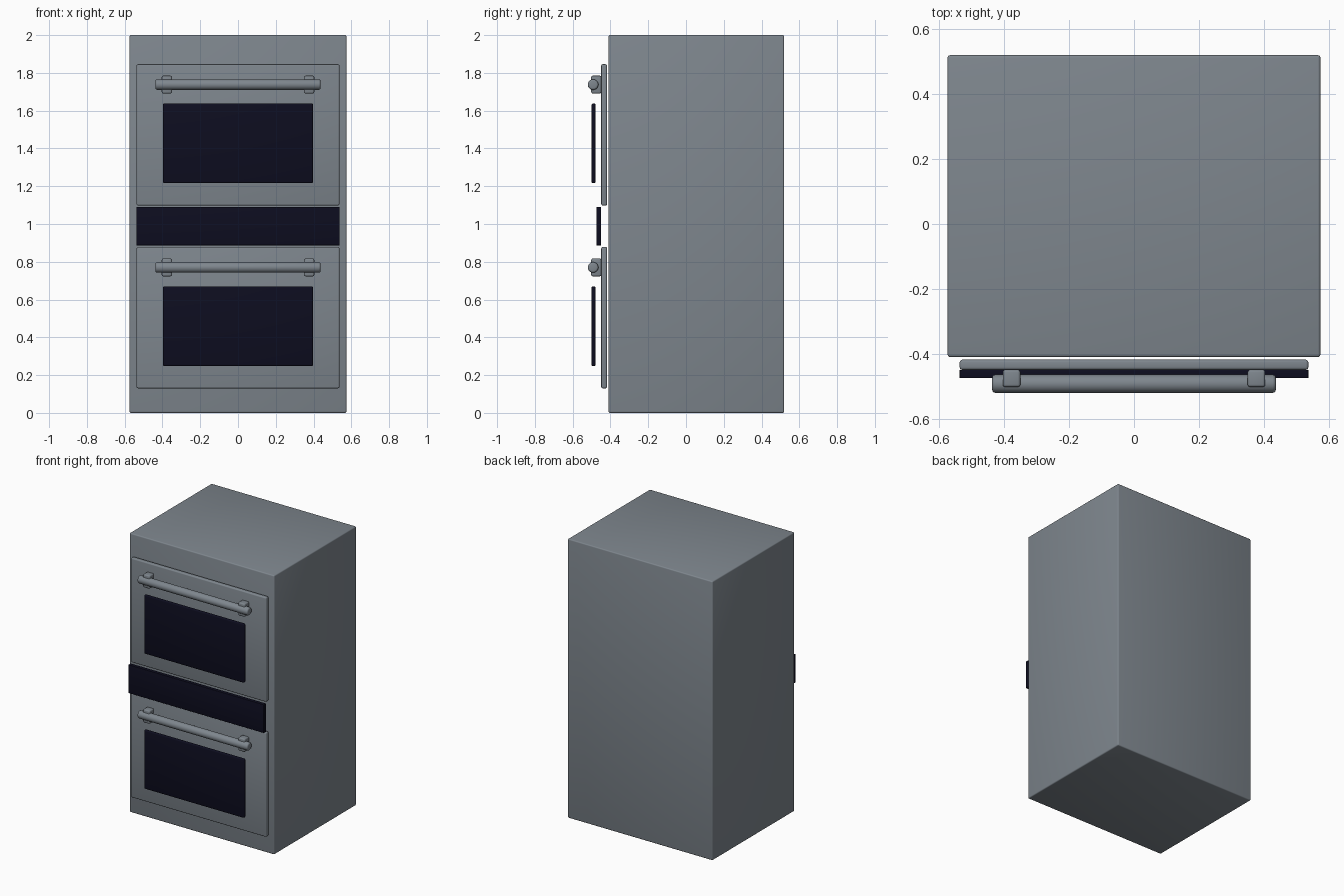
import bpy
from math import radians

if "Cube" in bpy.data.objects:
    bpy.data.objects.remove(bpy.data.objects["Cube"], do_unlink=True)


def material(name, colour):
    mat = bpy.data.materials.new(name)
    mat.use_nodes = True
    mat.diffuse_color = colour
    bsdf = mat.node_tree.nodes["Principled BSDF"]
    bsdf.inputs["Base Color"].default_value = colour
    return mat


steel = material("steel grey", (0.21, 0.24, 0.27, 1))
glass = material("dark glass", (0.004, 0.004, 0.014, 1))


def finish(obj, name, mat, bevel):
    """Name, colour and round the edges of the active object."""
    obj.name = name
    obj.data.materials.append(mat)
    bpy.ops.object.transform_apply(location=False, rotation=True, scale=True)
    if bevel:
        mod = obj.modifiers.new("rounded edges", "BEVEL")
        mod.width = bevel
        mod.segments = 3
        mod.limit_method = "ANGLE"
        mod.angle_limit = radians(40)
        bpy.ops.object.modifier_apply(modifier=mod.name)
    bpy.ops.object.shade_smooth_by_angle(angle=radians(35))
    return obj


def box(name, x, y, z, mat, bevel):
    """Box from (min, max) ranges on each axis."""
    ranges = (x, y, z)
    bpy.ops.mesh.primitive_cube_add(size=1, location=[(a + b) / 2 for a, b in ranges])
    obj = bpy.context.object
    obj.scale = [b - a for a, b in ranges]
    return finish(obj, name, mat, bevel)


# Cabinet and control panel
box("cabinet", (-0.574, 0.574), (-0.41, 0.52), (0, 2), steel, 0.008)
box("control_panel", (-0.537, 0.537), (-0.475, -0.449), (0.887, 1.09), glass, 0.002)

# Two identical oven doors, each with a window and a bar handle
for level, base in (("lower", 0.13), ("upper", 1.098)):
    box(level + "_door", (-0.537, 0.537), (-0.449, -0.418),
        (base, base + 0.748), steel, 0.008)
    box(level + "_window", (-0.397, 0.397), (-0.5, -0.479),
        (base + 0.118, base + 0.54), glass, 0.008)

    grip_z = base + 0.64
    bpy.ops.mesh.primitive_cylinder_add(
        vertices=32, radius=0.028, depth=0.874,
        location=(0, -0.492, grip_z), rotation=(0, radians(90), 0))
    finish(bpy.context.object, level + "_handle_bar", steel, 0.01)

    for side, sign in (("left", 1), ("right", -1)):
        cx = sign * 0.377
        box(f"{level}_{side}_handle_mount", (cx - 0.027, cx + 0.027),
            (-0.502, -0.449), (grip_z - 0.047, grip_z + 0.047), steel, 0.008)
